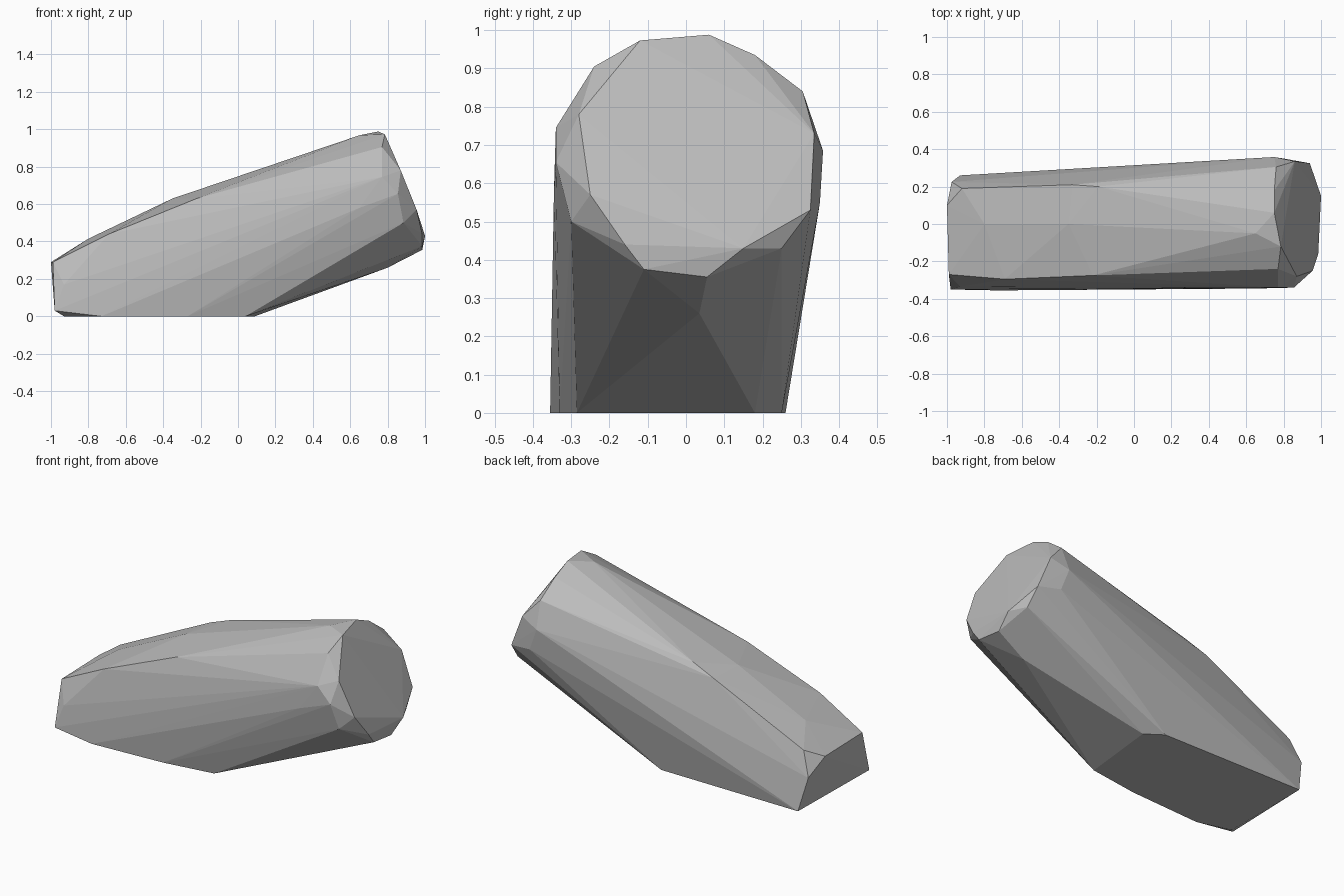
import bpy
import bmesh
from mathutils import Vector


def remove_default_cube():
    cube = bpy.data.objects.get("Cube")
    if cube is not None:
        bpy.data.objects.remove(cube, do_unlink=True)


def make_material(name, grey):
    colour = (grey, grey, grey, 1.0)
    material = bpy.data.materials.new(name)
    material.use_nodes = True
    material.diffuse_color = colour
    shader = next(node for node in material.node_tree.nodes if node.type == "BSDF_PRINCIPLED")
    shader.inputs["Base Color"].default_value = colour
    return material


def hull_object(name, corner_groups, material):
    """Wrap the chiselled corners of a convex boulder in flat facets."""
    bm = bmesh.new()
    for group in corner_groups:
        for corner in group:
            bm.verts.new(Vector(corner))
    result = bmesh.ops.convex_hull(bm, input=bm.verts)
    # Drop any corner that fell inside the hull
    loose = [v for v in bm.verts if not v.link_faces]
    bmesh.ops.delete(bm, geom=loose, context="VERTS")
    bmesh.ops.recalc_face_normals(bm, faces=bm.faces)
    mesh = bpy.data.meshes.new(name)
    bm.to_mesh(mesh)
    bm.free()
    mesh.materials.append(material)
    for polygon in mesh.polygons:
        polygon.use_smooth = False
    boulder = bpy.data.objects.new(name, mesh)
    bpy.context.scene.collection.objects.link(boulder)
    return boulder


# Flat foot on the ground
foot = [
    (-.93, .26, 0), (-.93, -.3, 0), (-.73, -.355, 0), (-.27, -.33, 0),
    (.04, -.285, 0), (.09, .18, 0), (-.01, .25, 0),
]

# Rim of the broad slanted end, and the bevel corners around it
broad_end_rim = [
    (.785, -.12, .973), (.77, -.24, .905), (.87, -.28, .78), (.955, -.25, .57),
    (.985, -.16, .44), (.985, -.11, .375), (.985, .055, .355), (1, .15, .43),
    (.95, .25, .43), (.94, .325, .53), (.86, .335, .73), (.76, .305, .84),
    (.75, .18, .935), (.75, .06, .988),
]
broad_end_bevel = [
    (.77, -.34, .745), (.855, -.34, .655), (.885, -.3, .5), (.65, -.345, .58),
    (.75, .358, .685), (.8, .35, .55), (.8, .035, .26), (.65, -.05, .968),
]

# Low blunt end
blunt_end = [
    (-.98, -.35, .03), (-.93, -.335, .17), (-.99, -.27, .29), (-1, .1, .29),
    (-.975, .225, .2), (-.92, .19, .34),
]

# Ridges along the sloping back
ridges = [
    (-.69, -.295, .44), (-.22, -.275, .63), (-.8, 0, .415), (-.35, 0, .63),
    (-.725, .175, .435), (-.33, .21, .625), (-.19, .2, .68),
]

remove_default_cube()
stone_grey = make_material("stone_grey", .5)
hull_object("boulder", [foot, broad_end_rim, broad_end_bevel, blunt_end, ridges], stone_grey)
